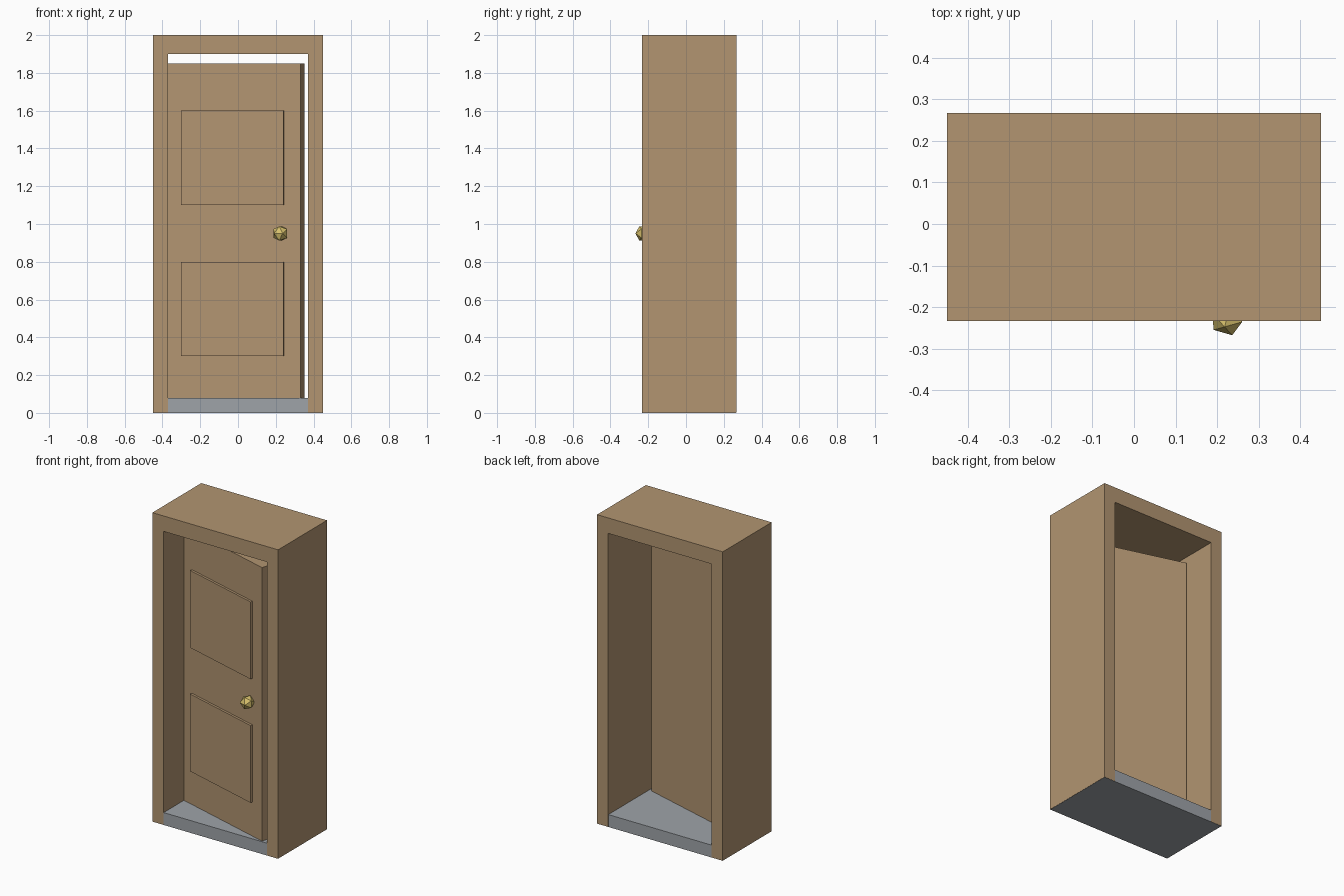
import bpy
from math import radians
from mathutils import Matrix, Vector

cube = bpy.data.objects.get("Cube")
if cube:
    bpy.data.objects.remove(cube, do_unlink=True)


def material(name, color):
    mat = bpy.data.materials.new(name)
    mat.use_nodes = True
    mat.diffuse_color = (*color, 1)
    bsdf = next(n for n in mat.node_tree.nodes if n.type == 'BSDF_PRINCIPLED')
    bsdf.inputs["Base Color"].default_value = (*color, 1)
    return mat


wood = material("warm_wood", (0.445, 0.30, 0.165))
stone = material("grey_stone", (0.345, 0.37, 0.395))
brass = material("brass", (0.68, 0.53, 0.15))


def box(name, low, high, mat, place=Matrix()):
    """Box between two corners, then moved by a placement matrix."""
    low, high = Vector(low), Vector(high)
    bpy.ops.mesh.primitive_cube_add(size=1)
    obj = bpy.context.object
    obj.name = name
    obj.data.transform(Matrix.Translation((low + high) / 2)
                       @ Matrix.Diagonal((*(high - low), 1)))
    obj.matrix_world = place
    obj.data.materials.append(mat)
    return obj


# Frame: two jambs and a lintel
FRONT, BACK = -0.233, 0.267
OUTER, INNER = 0.45, 0.37
for name, side in (("left_jamb", 1), ("right_jamb", -1)):
    a, b = sorted((side * INNER, side * OUTER))
    box(name, (a, FRONT, 0.001), (b, BACK, 1.9), wood)
box("lintel", (-OUTER, FRONT, 1.9), (OUTER, BACK, 2), wood)

# Sill runs beneath the jambs
box("sill", (-OUTER + 0.001, FRONT + 0.001, 0),
    (OUTER - 0.001, BACK - 0.001, 0.08), stone)

# Door leaf, ajar on its hinge
WIDTH, HALF = 0.74, 0.04
hinge = (Matrix.Translation((-INNER, (FRONT + BACK) / 2, 0))
         @ Matrix.Rotation(radians(-16), 4, 'Z'))
box("door", (0, -HALF, 0.08), (WIDTH, HALF, 1.85), wood, hinge)

# Raised panels on the front of the leaf
for name, bottom in (("lower_panel", 0.3), ("upper_panel", 1.1)):
    box(name, (0.087, -HALF - 0.015, bottom),
        (0.65, -HALF, bottom + 0.5), wood, hinge)

# Faceted knob
bpy.ops.mesh.primitive_ico_sphere_add(subdivisions=1, radius=0.044)
knob = bpy.context.object
knob.name = "knob"
knob.matrix_world = (hinge @ Matrix.Translation((0.638, -0.069, 0.95))
                     @ Matrix.Rotation(radians(31.7), 4, 'Z')
                     @ Matrix.Rotation(radians(-90), 4, 'X'))
knob.data.materials.append(brass)
